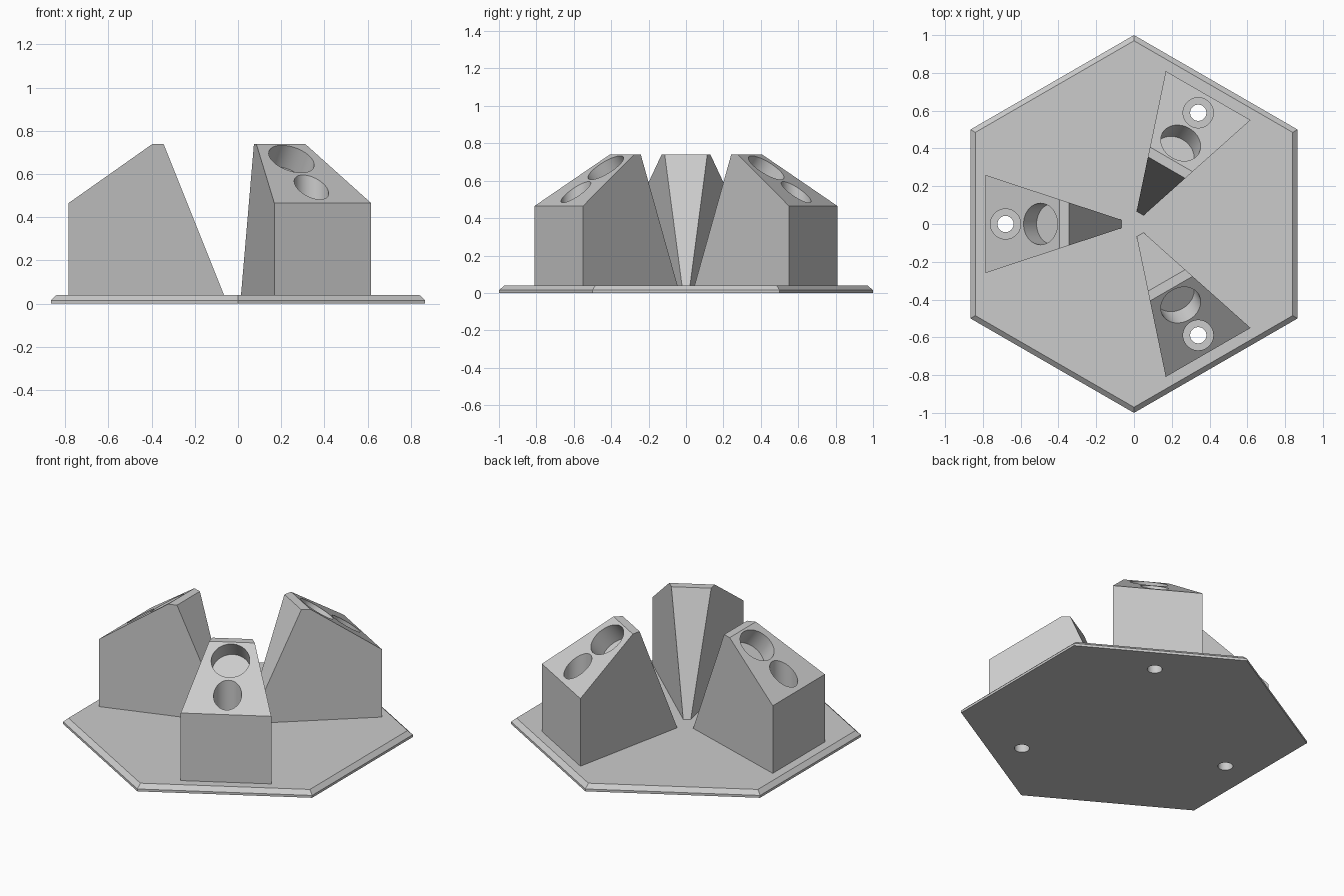
import bpy, bmesh
from math import radians, atan2, hypot
from mathutils import Matrix, Vector

cube = bpy.data.objects.get("Cube")
if cube:
    bpy.data.objects.remove(cube, do_unlink=True)

GREY = (0.6, 0.6, 0.6, 1)
grey = bpy.data.materials.new("plain grey")
grey.use_nodes = True
grey.diffuse_color = GREY
grey.node_tree.nodes["Principled BSDF"].inputs["Base Color"].default_value = GREY

PLATE_TOP = 0.04
OUTER, EAVE = 0.785, 0.465      # outer wall distance and height
RIDGE, TOP = 0.395, 0.74        # outer edge of the flat top
SPREAD = 0.33                   # half width of a post per unit of distance
SCREW = 0.68                    # distance of screw holes
POCKET, DEPTH = 0.495, 0.12     # distance and depth of the round pockets


def finish(name, bm):
    bmesh.ops.recalc_face_normals(bm, faces=bm.faces)
    mesh = bpy.data.meshes.new(name)
    bm.to_mesh(mesh)
    bm.free()
    mesh.materials.append(grey)
    obj = bpy.data.objects.new(name, mesh)
    bpy.context.collection.objects.link(obj)
    return obj


def cylinder(radius, length, matrix):
    """Cutter centred on the matrix origin, along its z axis."""
    bm = bmesh.new()
    bmesh.ops.create_cone(bm, cap_ends=True, segments=48, radius1=radius,
                          radius2=radius, depth=length, matrix=matrix)
    obj = finish("hole_cutter", bm)
    obj.hide_render = True
    return obj


def drill(obj, cutters):
    """Subtract the cutters and remove them afterwards."""
    for cutter in cutters:
        mod = obj.modifiers.new("hole", "BOOLEAN")
        mod.operation = "DIFFERENCE"
        mod.solver = "EXACT"
        mod.object = cutter
    graph = bpy.context.evaluated_depsgraph_get()
    mesh = bpy.data.meshes.new_from_object(obj.evaluated_get(graph))
    obj.modifiers.clear()
    obj.data = mesh
    for cutter in cutters:
        bpy.data.objects.remove(cutter, do_unlink=True)
    bpy.ops.object.select_all(action="DESELECT")
    obj.select_set(True)
    bpy.context.view_layer.objects.active = obj
    bpy.ops.object.shade_smooth_by_angle(angle=radians(25))


def screw_cutter(turn):
    return cylinder(0.043, 3, turn @ Matrix.Translation((SCREW, 0, 0)))


turns = [Matrix.Rotation(radians(a), 4, "Z") for a in (60, 180, 300)]

# Hexagonal base plate with a chamfered upper rim
bm = bmesh.new()
rings = []
for radius, z in ((1, 0), (1, 0.015), (0.97, PLATE_TOP)):
    rings.append([bm.verts.new(Matrix.Rotation(radians(30 + 60 * i), 3, "Z")
                               @ Vector((radius, 0, z))) for i in range(6)])
for low, high in zip(rings, rings[1:]):
    for i in range(6):
        j = (i + 1) % 6
        bm.faces.new((low[i], low[j], high[j], high[i]))
bm.faces.new(rings[0])
bm.faces.new(rings[-1])
drill(finish("base_plate", bm), [screw_cutter(t) for t in turns])

# Wedge posts: a side profile whose width grows with distance from the centre
profile = [(0.065, PLATE_TOP), (OUTER, PLATE_TOP), (OUTER, EAVE),
           (RIDGE, TOP), (0.345, TOP)]
run, rise = OUTER - RIDGE, TOP - EAVE
normal = Vector((rise, 0, run)) / hypot(run, rise)
tilt = Matrix.Rotation(atan2(rise, run), 4, "Y")
mouth = Vector((POCKET, 0, TOP - rise * (POCKET - RIDGE) / run))

for name, turn in zip(("back_left_post", "right_post", "front_left_post"), turns):
    bm = bmesh.new()
    sides = [[bm.verts.new(turn @ Vector((r, s * SPREAD * r, z)))
              for r, z in profile] for s in (-1, 1)]
    for side in sides:
        bm.faces.new(side)
    for i in range(len(profile)):
        j = (i + 1) % len(profile)
        bm.faces.new((sides[0][i], sides[0][j], sides[1][j], sides[1][i]))
    post = finish(name, bm)

    # Screw hole, its wide upper bore, and the pocket square to the slope
    bore = cylinder(0.08, 1, turn @ Matrix.Translation((SCREW, 0, 0.6)))
    pocket = cylinder(0.11, 2 * DEPTH, turn @ Matrix.Translation(mouth) @ tilt)
    drill(post, [screw_cutter(turn), bore, pocket])
